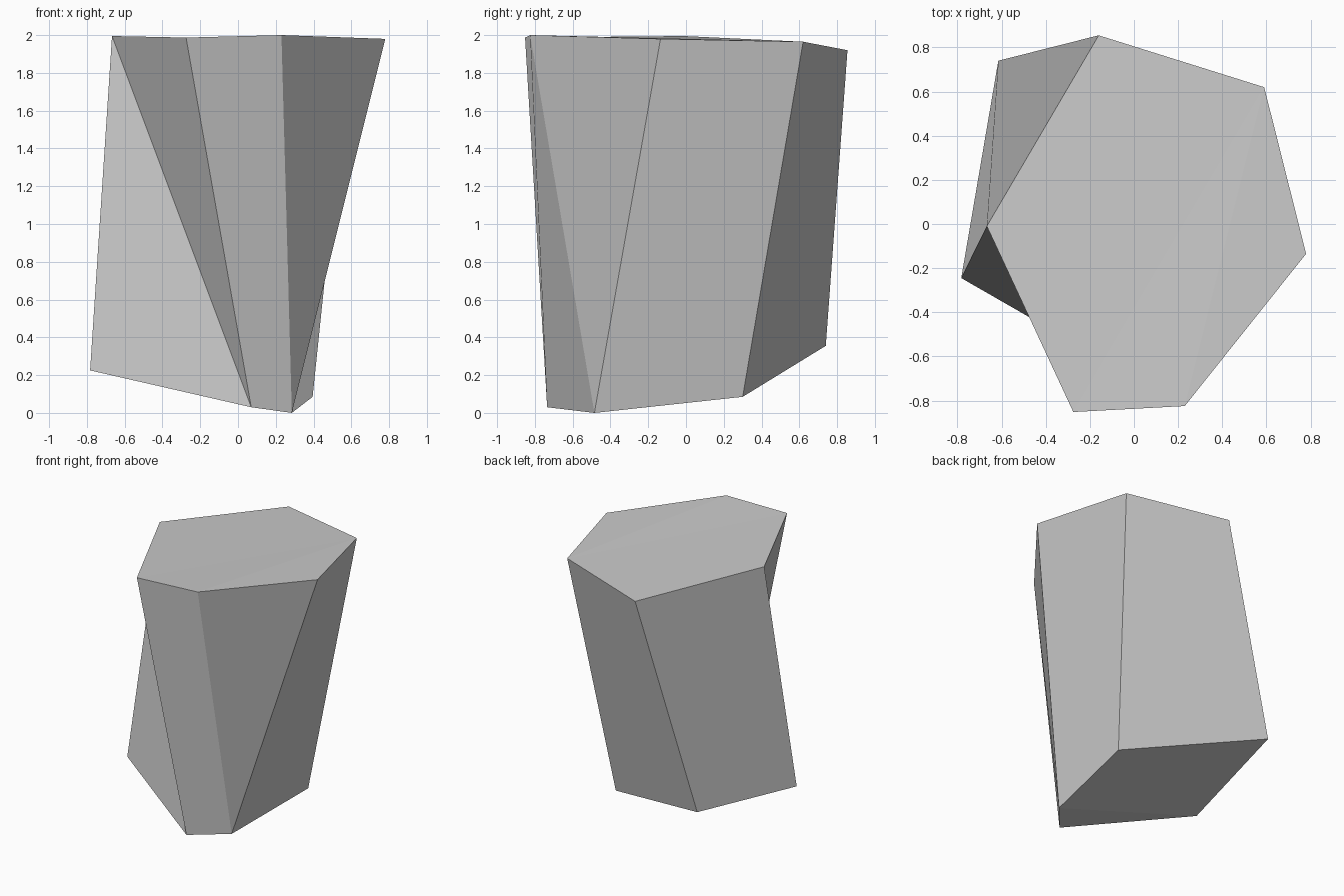
import bpy, bmesh

if "Cube" in bpy.data.objects:
    bpy.data.objects.remove(bpy.data.objects["Cube"])

# Plain grey stone colour
grey = bpy.data.materials.new("stone_grey")
grey.diffuse_color = (0.59, 0.59, 0.59, 1)
grey.use_nodes = True
grey.node_tree.nodes["Principled BSDF"].inputs["Base Color"].default_value = grey.diffuse_color

# Six-sided top rim (a-f) and narrower, slanted five-sided foot (g-l)
points = {
    "a": (-0.667, -0.01, 1.995), "b": (-0.16, 0.855, 1.92), "c": (0.59, 0.62, 1.965),
    "d": (0.78, -0.135, 1.98), "e": (0.23, -0.825, 2.0), "f": (-0.275, -0.852, 1.987),
    "g": (-0.783, -0.245, 0.225), "h": (0.07, -0.735, 0.03), "i": (0.285, -0.485, 0.0),
    "j": (0.395, 0.30, 0.085), "l": (-0.615, 0.74, 0.355)}

# Each word lists the corners of one facet, counter-clockwise from outside;
# the twisted four-sided ones fold from their first to their third corner
top_facets = "cbaf cfe ced".split()
side_facets = "ahf agh efhi eid cdij bcjl ablg".split()
base_facets = "gih glji".split()

# Flat-faced rock twisting from the wide top to the small foot
bm = bmesh.new()
verts = {name: bm.verts.new(p) for name, p in points.items()}
for facet in top_facets + side_facets + base_facets:
    bm.faces.new([verts[n] for n in facet])
mesh = bpy.data.meshes.new("rock")
bm.to_mesh(mesh)
bm.free()
mesh.materials.append(grey)
rock = bpy.data.objects.new("rock", mesh)
bpy.context.collection.objects.link(rock)
